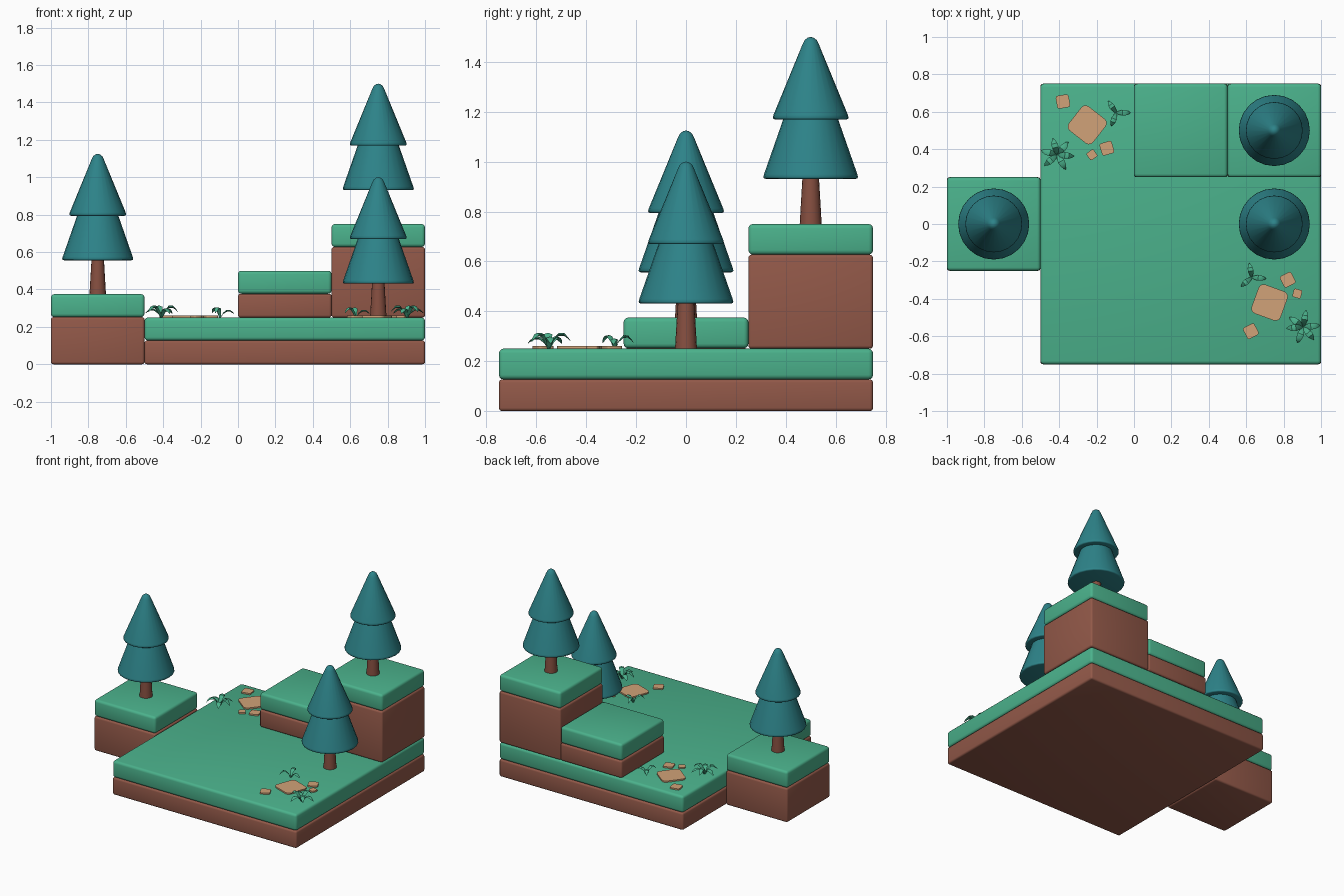
import bpy, bmesh, math
from mathutils import Matrix, Vector

if "Cube" in bpy.data.objects:
    bpy.data.objects.remove(bpy.data.objects["Cube"])


def material(name, rgb):
    m = bpy.data.materials.new(name)
    lin = [((c / 255 + 0.055) / 1.055) ** 2.4 for c in rgb]
    m.diffuse_color = (*lin, 1)
    m.use_nodes = True
    m.node_tree.nodes["Principled BSDF"].inputs["Base Color"].default_value = m.diffuse_color
    return m


GRASS = material("grass green", (75, 178, 140))
DIRT = material("dirt brown", (147, 89, 73))
PINE = material("pine teal", (45, 131, 137))
BARK = material("bark brown", (136, 80, 65))
STONE = material("sandy tan", (209, 162, 120))


def finish(bm, name, mat, angle=40):
    bmesh.ops.recalc_face_normals(bm, faces=bm.faces)
    me = bpy.data.meshes.new(name)
    bm.to_mesh(me)
    bm.free()
    me.materials.append(mat)
    ob = bpy.data.objects.new(name, me)
    bpy.context.collection.objects.link(ob)
    bpy.ops.object.select_all(action='DESELECT')
    ob.select_set(True)
    bpy.context.view_layer.objects.active = ob
    bpy.ops.object.shade_smooth_by_angle(angle=math.radians(angle))
    return ob


def box(name, mat, lo, hi, bevel):
    lo, hi = Vector(lo), Vector(hi)
    bm = bmesh.new()
    bmesh.ops.create_cube(bm, size=1)
    bmesh.ops.transform(bm, verts=bm.verts,
                        matrix=Matrix.Translation((lo + hi) / 2) @ Matrix.Diagonal((*(hi - lo), 1)))
    bmesh.ops.bevel(bm, geom=bm.edges[:], offset=bevel, segments=3, profile=0.5, affect='EDGES')
    finish(bm, name, mat)


def lathe(name, mat, profile, at, sides=24):
    bm = bmesh.new()
    vs = [bm.verts.new((r, 0, z)) for r, z in profile]
    es = [bm.edges.new(p) for p in zip(vs, vs[1:])]
    bmesh.ops.spin(bm, geom=vs + es, cent=(0, 0, 0), axis=(0, 0, 1),
                   angle=math.tau, steps=sides, use_duplicate=False)
    bmesh.ops.remove_doubles(bm, verts=bm.verts, dist=1e-4)
    bmesh.ops.translate(bm, verts=bm.verts, vec=at)
    finish(bm, name, mat, 50)


# Terrain blocks: dirt below, grass cap on top
for name, x0, x1, y0, y1, z0, z1 in [
        ("main_slab", -0.5, 1, -0.75, 0.75, 0, 0.25),
        ("left_block", -1, -0.5, -0.25, 0.25, 0, 0.375),
        ("step_block", 0, 0.5, 0.25, 0.75, 0.25, 0.5),
        ("tall_block", 0.5, 1, 0.25, 0.75, 0.25, 0.75)]:
    seam = z1 - 0.123
    box(name + "_dirt", DIRT, (x0, y0, z0), (x1, y1, seam), 0.013)
    box(name + "_grass", GRASS, (x0, y0, seam), (x1, y1, z1), 0.018)

# Pine trees: trunk and two cone tiers
for i, at in enumerate([(-0.75, 0, 0.375), (0.75, 0, 0.25), (0.75, 0.5, 0.75)], 1):
    lathe(f"trunk_{i}", BARK, [(0, -0.01), (0.044, -0.01), (0.044, 0), (0.033, 0.19), (0, 0.19)], at, 16)
    lathe(f"lower_tier_{i}", PINE, [(0, 0.181), (0.18, 0.181), (0.187, 0.183), (0.19, 0.188),
                                    (0.187, 0.2), (0.11, 0.42), (0, 0.45)], at)
    lathe(f"upper_tier_{i}", PINE, [(0, 0.419), (0.143, 0.419), (0.149, 0.421), (0.152, 0.426),
                                    (0.149, 0.438), (0.033, 0.72), (0.024, 0.738),
                                    (0.012, 0.747), (0, 0.75)], at)

# Flat stones: x, y, size, rotation
for i, (x, y, s, rot) in enumerate([
        (-0.25, 0.53, 0.165, -38), (-0.38, 0.655, 0.07, 10), (-0.145, 0.405, 0.068, 17),
        (-0.225, 0.37, 0.046, 35), (0.725, -0.42, 0.165, -20), (0.822, -0.298, 0.068, 27),
        (0.873, -0.372, 0.046, -15), (0.625, -0.573, 0.068, 28)], 1):
    bm = bmesh.new()
    bmesh.ops.create_cube(bm, size=1)
    bmesh.ops.scale(bm, verts=bm.verts, vec=(s, s, 0.02))
    upright = [e for e in bm.edges if abs(e.verts[0].co.z - e.verts[1].co.z) > 0.01]
    bmesh.ops.bevel(bm, geom=upright, offset=s * 0.17, segments=3, profile=0.5, affect='EDGES')
    bmesh.ops.transform(bm, verts=bm.verts, matrix=Matrix.Translation((x, y, 0.25))
                        @ Matrix.Rotation(math.radians(rot), 4, 'Z'))
    finish(bm, f"stone_{i}", STONE)

# Leafy plants: x, y, scale, leaf directions in degrees
LEAF = [(0.0, -0.005, 0.005), (0.018, 0.03, 0.012), (0.04, 0.05, 0.018),
        (0.062, 0.05, 0.016), (0.08, 0.036, 0.009), (0.09, 0.024, 0.001)]
for i, (x, y, s, dirs) in enumerate([
        (-0.41, 0.37, 1.0, (105, 165, 220, 300, 355, 50)),
        (-0.095, 0.595, 0.85, (125, 0, 250)),
        (0.905, -0.55, 1.0, (80, 145, 185, 250, 310, 5)),
        (0.63, -0.285, 0.85, (100, 355, 220))], 1):
    bm = bmesh.new()
    for k, a in enumerate(dirs):
        turn = Matrix.Rotation(math.radians(a), 3, 'Z')
        lift = 1.15 if k % 2 == 0 else 0.85
        rings = []
        for d, z, w in LEAF:
            t = w * 0.35
            rings.append([bm.verts.new(turn @ Vector((d, p, z * lift + q)) * s + Vector((x, y, 0.25)))
                          for p, q in ((w, 0), (0, t), (-w, 0), (0, -t))])
        for r0, r1 in zip(rings, rings[1:]):
            for j in range(4):
                n = (j + 1) % 4
                bm.faces.new((r0[j], r0[n], r1[n], r1[j]))
        bm.faces.new(rings[0])
        bm.faces.new(rings[-1])
    finish(bm, f"plant_{i}", GRASS)
